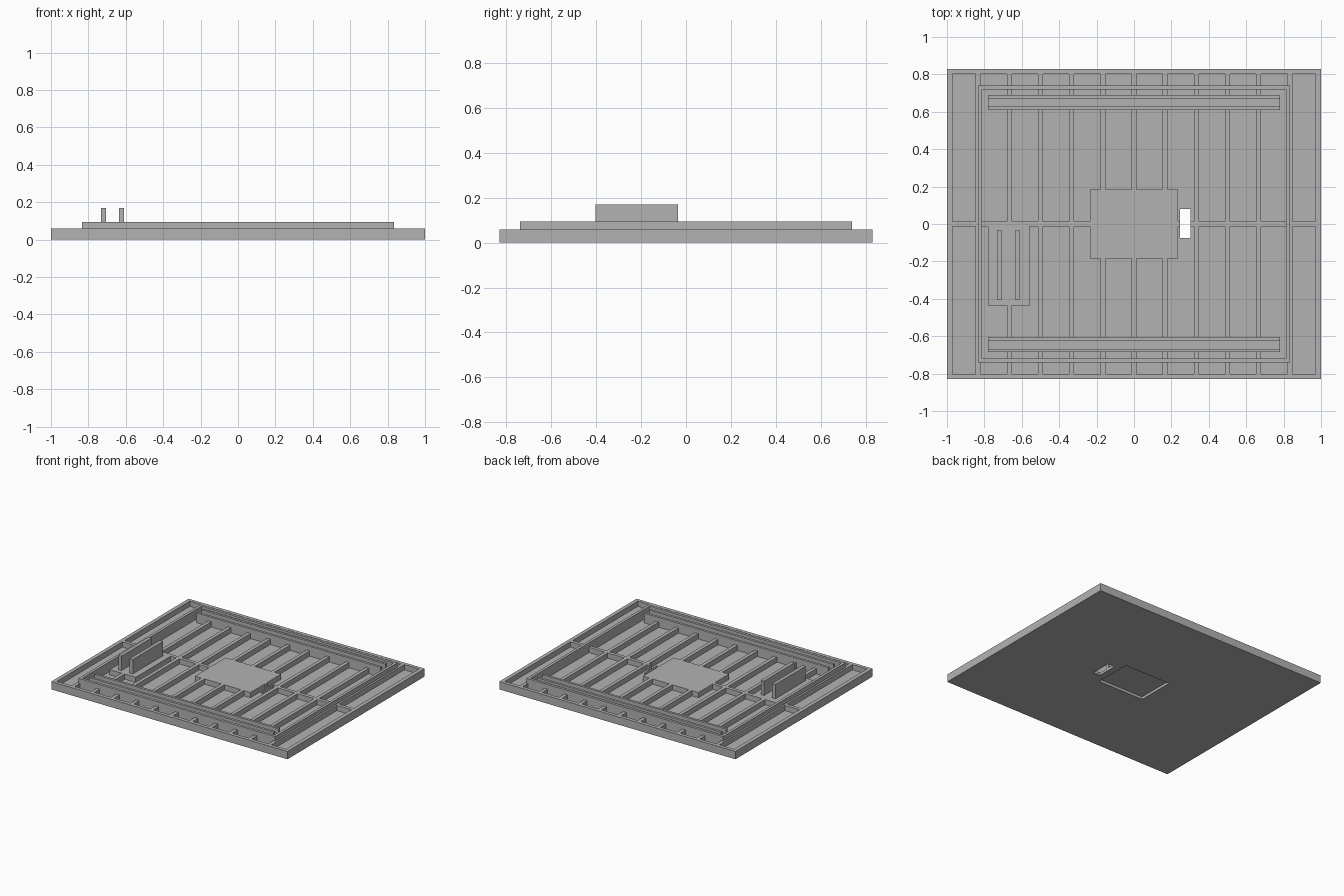
import bpy
import bmesh
from mathutils import Vector

old = bpy.data.objects.get("Cube")
if old:
    bpy.data.objects.remove(old, do_unlink=True)

GREY = (0.45, 0.45, 0.45, 1.0)
grey = bpy.data.materials.new("plain grey")
grey.diffuse_color = GREY
grey.use_nodes = True
grey.node_tree.nodes["Principled BSDF"].inputs["Base Color"].default_value = GREY

FLOOR, DECK, TOP, FIN_TOP = 0.02, 0.06, 0.095, 0.17
RIB = 0.0135


def finish(name, bm):
    bmesh.ops.recalc_face_normals(bm, faces=bm.faces)
    mesh = bpy.data.meshes.new(name)
    bm.to_mesh(mesh)
    bm.free()
    mesh.materials.append(grey)
    obj = bpy.data.objects.new(name, mesh)
    bpy.context.collection.objects.link(obj)
    return obj


def boxes(name, bounds):
    """One object made of boxes given as (x0, x1, y0, y1, z0, z1)."""
    bm = bmesh.new()
    for x0, x1, y0, y1, z0, z1 in bounds:
        low, high = Vector((x0, y0, z0)), Vector((x1, y1, z1))
        verts = bmesh.ops.create_cube(bm, size=1)["verts"]
        for v in verts:
            v.co = (low + high) / 2 + v.co * (high - low)
    return finish(name, bm)


def cut(obj, cutter):
    """Subtract the cutter and remove it."""
    mod = obj.modifiers.new("cut", "BOOLEAN")
    mod.operation = "DIFFERENCE"
    mod.solver = "EXACT"
    mod.object = cutter
    bpy.context.view_layer.update()
    graph = bpy.context.evaluated_depsgraph_get()
    mesh = bpy.data.meshes.new_from_object(obj.evaluated_get(graph))
    obj.modifiers.clear()
    obj.data = mesh
    bpy.data.objects.remove(cutter, do_unlink=True)


# Pockets between the ribs, leaving the central plate and the fin pad solid
ribs = [k / 6 for k in range(-5, 6)]
starts = [-0.97] + [x + RIB for x in ribs]
ends = [x - RIB for x in ribs] + [0.97]
pockets = boxes("pocket_cutter", [
    (x0, x1, y0, y1, FLOOR, 0.1)
    for x0, x1 in zip(starts, ends)
    for y0, y1 in ((-0.803, -0.0135), (0.0135, 0.803))])
cut(pockets, boxes("solid_areas", [
    (-0.235, 0.235, -0.185, 0.185, 0, 0.2),
    (-0.78, -0.56, -0.437, 0, 0, 0.2)]))

# Ribbed tray with a through slot and a shallow recess underneath
tray = boxes("ribbed_tray", [(-1, 1, -0.83, 0.83, 0, DECK)])
cut(tray, pockets)
cut(tray, boxes("slot_cutter", [
    (0.245, 0.302, -0.076, 0.08, -0.1, 0.2),
    (-0.195, 0.195, -0.145, 0.145, -0.1, 0.02)]))

# Raised inner frame
frame = boxes("inner_frame", [(-0.833, 0.833, -0.74, 0.74, 0.01, TOP)])
cut(frame, boxes("frame_cutter", [(-0.812, 0.812, -0.72, 0.72, -0.1, 0.2)]))


# Grooved rails along the front and back
def rail(name, y):
    a, b = 0.04, 0.022
    profile = [(-a, 0.01), (a, 0.01), (a, TOP), (b, TOP),
               (b, DECK), (-b, DECK), (-b, TOP), (-a, TOP)]
    bm = bmesh.new()
    face = bm.faces.new([bm.verts.new((-0.78, y + v, z)) for v, z in profile])
    new = bmesh.ops.extrude_face_region(bm, geom=[face])["geom"]
    moved = [g for g in new if isinstance(g, bmesh.types.BMVert)]
    bmesh.ops.translate(bm, verts=moved, vec=(1.56, 0, 0))
    return finish(name, bm)


rail("back_rail", 0.65)
rail("front_rail", -0.645)

# Pair of upright fins on the pad
for name, x in (("outer_fin", -0.718), ("inner_fin", -0.622)):
    boxes(name, [(x - 0.0135, x + 0.0135, -0.403, -0.035, 0.05, FIN_TOP)])
